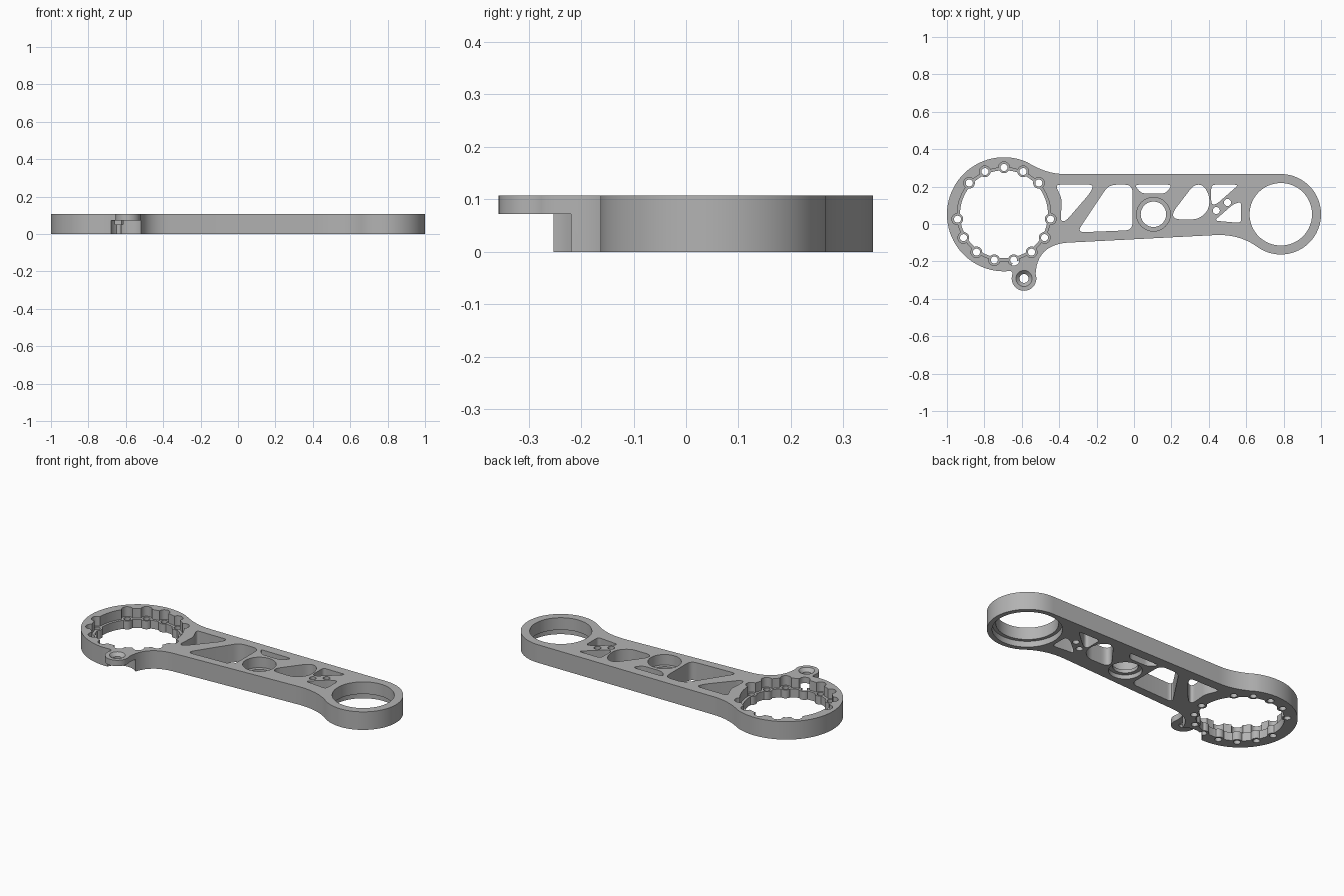
import bpy, bmesh, math
from mathutils import Vector

cube = bpy.data.objects.get("Cube")
if cube:
    bpy.data.objects.remove(cube, do_unlink=True)

HEIGHT = 0.107
BIG = (-0.695, 0.052)      # centre of large ring
SMALL = (0.785, 0.052)     # centre of small ring
HUB = (0.104, 0.052)       # centre of bearing seat
LUG = (-0.588, -0.291)     # centre of side lug
LOW, HIGH = -0.05, 0.2     # limits of through cutters


def arc(c, r, a0=0, a1=360, n=64):
    count = n if a1 - a0 == 360 else n + 1
    angles = [math.radians(a0 + (a1 - a0) * i / n) for i in range(count)]
    return [(c[0] + r * math.cos(a), c[1] + r * math.sin(a)) for a in angles]


def bezier(p0, p1, p2, n=8):
    p0, p1, p2 = Vector(p0), Vector(p1), Vector(p2)
    return [tuple(p0 * (1 - t) ** 2 + p1 * 2 * t * (1 - t) + p2 * t * t)
            for t in (i / n for i in range(n + 1))]


def rounded(corners, r):
    pts = []
    for i, c in enumerate(corners):
        c = Vector(c)
        ends = []
        for q in (corners[i - 1], corners[(i + 1) % len(corners)]):
            d = Vector(q) - c
            ends.append(c + d.normalized() * min(r, d.length * 0.48))
        pts += bezier(ends[0], c, ends[1], 6)
    return pts


def prism(bm, pts, z0, z1):
    lower = [bm.verts.new((x, y, z0)) for x, y in pts]
    upper = [bm.verts.new((x, y, z1)) for x, y in pts]
    bm.faces.new(lower[::-1])
    bm.faces.new(upper)
    for i in range(len(pts)):
        j = (i + 1) % len(pts)
        bm.faces.new((lower[i], lower[j], upper[j], upper[i]))


def solid(name, prisms):
    bm = bmesh.new()
    for pts, z0, z1 in prisms:
        prism(bm, pts, z0, z1)
    bmesh.ops.remove_doubles(bm, verts=bm.verts, dist=1e-5)
    bmesh.ops.recalc_face_normals(bm, faces=bm.faces)
    mesh = bpy.data.meshes.new(name)
    bm.to_mesh(mesh)
    bm.free()
    obj = bpy.data.objects.new(name, mesh)
    bpy.context.collection.objects.link(obj)
    return obj


# Outer outline: small ring, top edge, large ring, lug, lower edge
small_end = arc(SMALL, 0.215, -126, 90, 48)
big_end = arc(BIG, 0.305, 66, 275, 56)
lug_end = arc(LUG, 0.066, 165, 380, 32)
outline = small_end
outline += bezier((-0.37, 0.267), (-0.47, 0.267), big_end[0])[:-1]
outline += big_end
outline += bezier(big_end[-1], (-0.645, -0.25), lug_end[0])[1:-1]
outline += lug_end
outline += bezier(lug_end[-1], (-0.52, -0.115), (-0.36, -0.1), 12)[1:]
outline += bezier((0.42, -0.06), (0.56, -0.05), small_end[0], 12)[:-1]
arm = solid("link_arm", [(outline, 0, HEIGHT)])

# Screw positions around the large ring, with two left out
screws = [90 + 24 * i for i in range(15) if i not in (3, 12)]
PITCH, PAD = 0.25, 0.03


def scalloped(base, sign):
    pts = []
    for i in range(360):
        r = base
        for s in screws:
            d = math.radians(i - s)
            gap = PAD ** 2 - (PITCH * math.sin(d)) ** 2
            if gap >= 0 and math.cos(d) > 0:
                edge = PITCH * math.cos(d) + sign * math.sqrt(gap)
                r = max(r, edge) if sign > 0 else min(r, edge)
        a = math.radians(i)
        pts.append((BIG[0] + r * math.cos(a), BIG[1] + r * math.sin(a)))
    return pts


# Lightening windows through the arm
windows = [
    rounded([(-0.42, 0.21), (-0.215, 0.21), (-0.235, 0.165), (-0.365, 0.015),
             (-0.393, 0.015), (-0.385, 0.13)], 0.025),
    rounded([(-0.135, 0.21), (-0.008, 0.21), (-0.008, -0.033), (-0.305, -0.045)], 0.04),
    rounded([(0, 0.21), (0.205, 0.21), (0.17, 0.163), (0.04, 0.163)], 0.025),
    rounded([(0.205, 0.06), (0.32, 0.21), (0.37, 0.21), (0.405, 0.15),
             (0.4, 0.075), (0.345, 0.025), (0.215, 0.025)], 0.035),
    rounded([(0.413, 0.21), (0.56, 0.21), (0.44, 0.105), (0.413, 0.105)], 0.022),
    rounded([(0.573, 0.12), (0.573, 0.005), (0.43, 0.018), (0.53, 0.105)], 0.022),
]
holes = [arc(p, 0.019, n=20) for p in ((0.44, 0.072), (0.5, 0.115))]
holes += [arc(p, 0.019, n=16) for p in
          [(BIG[0] + PITCH * math.cos(math.radians(s)),
            BIG[1] + PITCH * math.sin(math.radians(s))) for s in screws]]
bores = [arc(HUB, 0.068), arc(SMALL, 0.167, n=96), arc(LUG, 0.024, n=32)]

cutters = [
    solid("lug_clearance_cutter", [(arc(LUG, 0.1), LOW, 0.072)]),
    solid("ring_bore_cutter", [(scalloped(0.235, -1), LOW, HIGH)]),
    solid("ring_pocket_cutter", [(scalloped(0.25, 1), 0.05, HIGH)]),
    solid("window_cutter", [(p, LOW, HIGH) for p in windows + holes + bores]),
    solid("upper_seat_cutter", [(arc(HUB, 0.09), 0.045, HIGH)]),
    solid("lower_seat_cutter", [(arc(HUB, 0.09), LOW, 0.025),
                                (arc(SMALL, 0.187, n=96), LOW, 0.035)]),
]

# Countersink in the lug
bpy.ops.mesh.primitive_cone_add(vertices=32, radius1=0.016, radius2=0.052, depth=0.036,
                                location=(LUG[0], LUG[1], 0.098))
cutters.append(bpy.context.object)

for cutter in cutters:
    cutter.hide_render = True
    mod = arm.modifiers.new("cut", 'BOOLEAN')
    mod.operation = 'DIFFERENCE'
    mod.solver = 'EXACT'
    mod.object = cutter

bpy.ops.object.select_all(action='DESELECT')
arm.select_set(True)
bpy.context.view_layer.objects.active = arm
for mod in list(arm.modifiers):
    bpy.ops.object.modifier_apply(modifier=mod.name)
for cutter in cutters:
    bpy.data.objects.remove(cutter, do_unlink=True)

# Plain grey metal
grey = bpy.data.materials.new("grey_metal")
grey.use_nodes = True
colour = (0.45, 0.45, 0.45, 1)
grey.diffuse_color = colour
grey.node_tree.nodes["Principled BSDF"].inputs["Base Color"].default_value = colour
arm.data.materials.clear()
arm.data.materials.append(grey)
bpy.ops.object.shade_smooth_by_angle(angle=math.radians(30))
